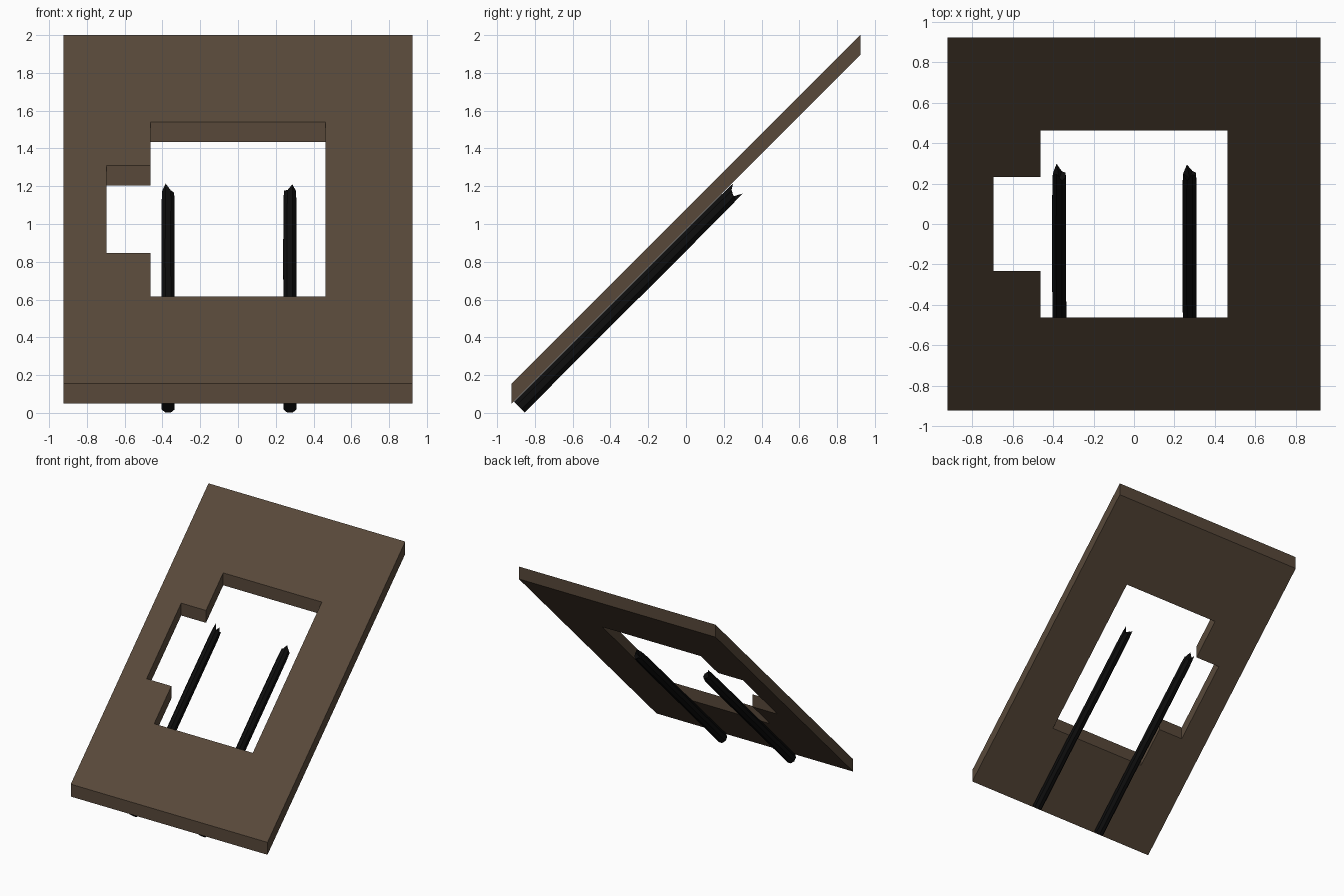
import bpy, bmesh, math

if "Cube" in bpy.data.objects:
    bpy.data.objects.remove(bpy.data.objects["Cube"])

R2 = math.sqrt(2)


def material(name, color):
    m = bpy.data.materials.new(name)
    m.diffuse_color = (*color, 1)
    m.use_nodes = True
    m.node_tree.nodes["Principled BSDF"].inputs["Base Color"].default_value = m.diffuse_color
    return m


def finish(name, bm, mat):
    bmesh.ops.recalc_face_normals(bm, faces=bm.faces[:])
    me = bpy.data.meshes.new(name)
    bm.to_mesh(me)
    bm.free()
    me.materials.append(mat)
    ob = bpy.data.objects.new(name, me)
    bpy.context.collection.objects.link(ob)
    return ob


brown = material("weathered_brown", (0.098, 0.066, 0.042))
black = material("charred_black", (0.004, 0.004, 0.004))

# Slanted roof panel: grid cells with the opening and its side notch left out
H = 0.9225
xs = [-H, -0.695, -0.4625, 0.4625, H]
ys = [-H, -0.4625, -0.232, 0.232, 0.4625, H]
bm = bmesh.new()
grid = [[bm.verts.new((x, y, y + 0.9725)) for x in xs] for y in ys]
for j in range(5):
    for i in range(4):
        opening = i == 2 and 1 <= j <= 3
        notch = i == 1 and j == 2
        if not (opening or notch):
            bm.faces.new((grid[j][i], grid[j][i + 1],
                          grid[j + 1][i + 1], grid[j + 1][i]))
for v in [v for v in bm.verts if not v.link_faces]:
    bm.verts.remove(v)
# Vertical thickness, so that the rims stay upright
ext = bmesh.ops.extrude_face_region(bm, geom=bm.faces[:], use_keep_orig=True)
top = [g for g in ext["geom"] if isinstance(g, bmesh.types.BMVert)]
bmesh.ops.translate(bm, verts=top, vec=(0, 0, 0.105))
finish("roof_panel", bm, brown)


# Charred rafters: eight-sided logs along the slope, snapped at the upper end
def rafter(name, cx, tips):
    bm = bmesh.new()
    rings = []
    for u, grow, shift in ((-0.603, 1, 0), (-0.1, 0.97, 0.001),
                           (0.5, 1, -0.001), (0.93, 0.97, 0), (None, 0.9, 0)):
        ring = []
        for k in range(8):
            a = math.radians(22.5 + 45 * k)
            x = cx + shift + 0.038 * grow * math.cos(a)
            v = 0.646 + 0.0438 * grow * math.sin(a)
            s = tips[k] if u is None else u
            ring.append(bm.verts.new((x, (s - v) / R2, (s + v) / R2)))
        rings.append(ring)
    for a, b in zip(rings, rings[1:]):
        for k in range(8):
            n = (k + 1) % 8
            bm.faces.new((a[k], a[n], b[n], b[k]))
    bm.faces.new(rings[0])
    # Hollow splintered end
    s, v = 0.965, 0.646
    c = bm.verts.new((cx, (s - v) / R2, (s + v) / R2))
    for k in range(8):
        bm.faces.new((rings[-1][k], rings[-1][(k + 1) % 8], c))
    finish(name, bm, black)


rafter("left_rafter", -0.37,
       (0.988, 0.985, 1.035, 1.0, 0.985, 1.032, 0.978, 0.99))
rafter("right_rafter", 0.275,
       (1.0, 1.03, 0.985, 1.005, 0.985, 1.025, 0.982, 0.99))
